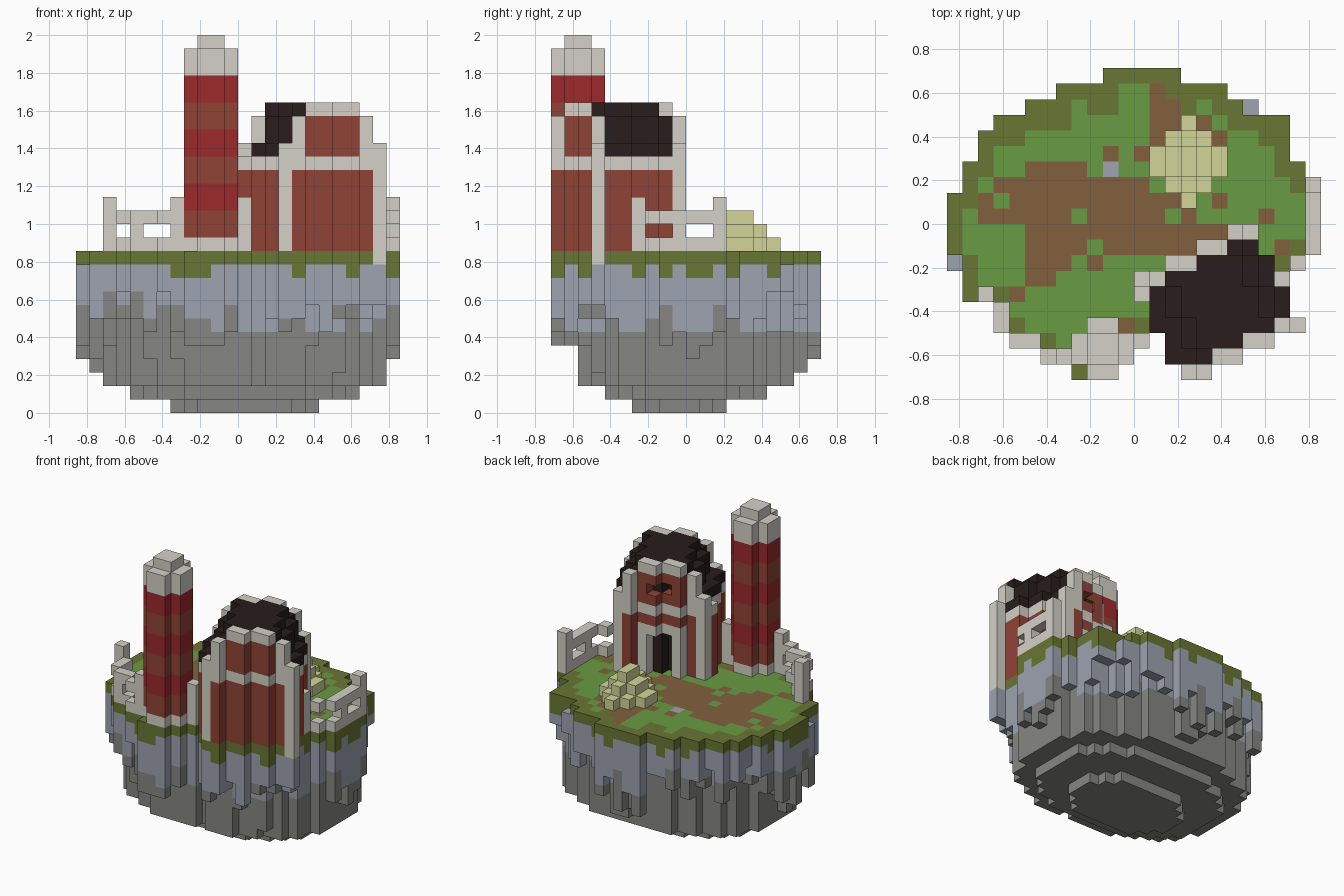
import bpy, bmesh, random
from mathutils import Vector

random.seed(4)
if "Cube" in bpy.data.objects:
    bpy.data.objects.remove(bpy.data.objects["Cube"], do_unlink=True)

UNIT = 1 / 14  # size of one block


def make_material(name, rgb):
    lin = [((c / 255 + 0.055) / 1.055) ** 2.4 for c in rgb] + [1.0]
    mat = bpy.data.materials.new(name)
    mat.diffuse_color = lin
    mat.use_nodes = True
    mat.node_tree.nodes["Principled BSDF"].inputs["Base Color"].default_value = lin
    return mat


MATS = {name: make_material(name, rgb) for name, rgb in {
    "olive_turf": (106, 118, 51), "bright_grass": (104, 156, 67),
    "brown_dirt": (130, 96, 60), "slate": (157, 163, 176),
    "dark_stone": (134, 134, 131), "pale_stone": (211, 209, 199),
    "brick": (144, 67, 54), "red_paint": (156, 41, 44),
    "black_roof": (40, 29, 28), "straw": (210, 214, 152)}.items()}

DIRS = [Vector(d) for d in ((1, 0, 0), (-1, 0, 0), (0, 1, 0),
                            (0, -1, 0), (0, 0, 1), (0, 0, -1))]


def build_blocks(name, blocks, top_rule=None):
    """Turn a {cell: colour} dict into a mesh of its outer block faces."""
    bm = bmesh.new()
    verts, used = {}, []

    def corner(p):
        key = tuple(round(c) for c in p)
        if key not in verts:
            verts[key] = bm.verts.new(Vector(key) * UNIT)
        return verts[key]

    for cell, colour in blocks.items():
        mid = Vector(cell) + Vector((0.5, 0.5, 0.5))
        for d in DIRS:
            if tuple(int(a + b) for a, b in zip(cell, d)) in blocks:
                continue
            u = Vector((d.y, d.z, d.x)) / 2
            v = d.cross(u)
            face = bm.faces.new([corner(mid + d / 2 + a * u + b * v)
                                 for a, b in ((-1, -1), (1, -1), (1, 1), (-1, 1))])
            shade = top_rule(cell, colour) if top_rule and d.z > 0 else colour
            if shade not in used:
                used.append(shade)
            face.material_index = used.index(shade)
    mesh = bpy.data.meshes.new(name)
    bm.to_mesh(mesh)
    bm.free()
    for shade in used:
        mesh.materials.append(MATS[shade])
    obj = bpy.data.objects.new(name, mesh)
    bpy.context.collection.objects.link(obj)


def fill(blocks, columns, z0, z1, colour):
    for x, y in columns:
        for z in range(z0, z1):
            blocks[x, y, z] = colour


# Island plan: spans of blocks per row, front to back
ROWS = [[(-4, -1), (3, 5)], [(-6, 0), (2, 7)], [(-8, 1), (2, 9)], [(-9, 11)],
        [(-9, 10)], [(-11, 10)], [(-11, 10)], [(-12, 11)], [(-12, 12)],
        [(-12, 12)], [(-12, 12)], [(-12, 12)], [(-11, 12)], [(-11, 11)],
        [(-10, 10)], [(-10, 10)], [(-9, 10)], [(-7, 8)], [(-5, 6)], [(-2, 3)]]
plan = {(x, y) for y, spans in enumerate(ROWS, -10)
        for a, b in spans for x in range(a, b)}
boulders = {(7, 7), (-12, -3)}  # bare lower columns on the edge


def is_rim(x, y):
    return any((x + i, y + j) not in plan for i in (-1, 0, 1) for j in (-1, 0, 1))


# Rock tapers downwards in elliptical layers (half sizes, y centre);
# the rim overhangs in short ragged columns, longer at the four extremes
LAYERS = [(5.6, 3.6, -0.5), (8.6, 6.2, 0), (10.6, 8.2, 0),
          (11.3, 9.2, 0), (12.1, 9.6, 0)]
island = {}
for x, y in sorted(plan):
    bottom = next((z for z, (a, b, c) in enumerate(LAYERS)
                   if (x / a) ** 2 + ((y + 0.5 - c) / b) ** 2 < 1.03), 5)
    if bottom > 2:
        if not is_rim(x, y):
            bottom += random.choice((0, 0, 1, 1, 2))
        elif abs(x + 0.5) > 11 or y in (-10, 9):
            bottom = random.choice((4, 5, 6, 7)) if y > -10 else random.choice((5, 6, 7))
        else:
            bottom = random.choice((6, 7, 8, 9))
    seam = random.choice((7, 8, 8, 9) if x < -2 else (6, 6, 7, 8))
    drip = random.choice((10, 10, 11, 11, 11))
    for z in range(bottom, 11 if (x, y) in boulders else 12):
        island[x, y, z] = ("dark_stone" if z < seam else "slate" if z < drip
                           or (x, y) in boulders else "olive_turf")

# Dirt path spans per row
DIRT = {-5: (-8, -7), -4: (-7, -5), -3: (-7, -4), -2: (-7, 4), -1: (-7, 6),
        0: (-9, 4), 1: (-8, 6), 2: (-7, 1), 3: (-7, -3), 4: (0, 1),
        5: (1, 6), 6: (1, 5), 7: (1, 3), 8: (1, 2)}


def ground_colour(cell, colour):
    x, y, z = cell
    if z < 11 or (x, y) in boulders or colour == "pale_stone":
        return colour
    near = any(p not in plan for p in ((x - 2, y), (x, y + 2), (x - 1, y + 2)))
    a, b = DIRT.get(y, (0, 0))
    if a <= x < b:
        return "brown_dirt" if random.random() < 0.94 else "bright_grass"
    if (x, y) == (-2, 3):
        return "slate"
    if is_rim(x, y) or (near and y > 0 and random.random() < 0.7):
        return "olive_turf"
    return "brown_dirt" if random.random() < 0.06 else "bright_grass"


# Vaulted house, turned on the grid: t runs across the gable, s front to back
GABLE = (20, 22, 23, 23, 23, 23, 22, 20)
house = {}
for x, y in sorted(plan):
    t = (2 * (x - 3) + y + 10) / (17 / 7)
    s = y + 10 - t * 3 / 7
    if not (-0.45 < t < 7.1 and -0.4 < s < 6.4):
        continue
    col = min(7, max(0, round(t)))
    front, back = s < 0.4, s > 5.6
    end_wall = front or back
    side_wall = t < 0.1 or t > 6.5
    for z in range(12, GABLE[col] if x > 0 or back else 19):
        colour = "brick"
        if end_wall:
            if (col in (0, 7) or z == 18 or z == GABLE[col] - 1
                    or (col in (1, 6) and z > 18)):
                colour = "pale_stone"
            if back and col in (3, 4) and (z < 16 or z == 20):
                continue  # doorway and gable window
            if back and 2 <= col <= 5 and z < 17:
                colour = "pale_stone"  # door frame
        elif z > 18 or not side_wall:
            colour = "black_roof"
        elif z == 18:
            colour = "pale_stone"
        house[x, y, z] = colour
    if front and col == 7:
        island[x, y, 11] = "pale_stone"  # corner footing

# Striped chimney with rounded section, stone foot and cap
chimney = {}
ring = [(x, y) for x in range(-4, 0) for y in range(-10, -6)
        if not (x in (-4, -1) and y in (-10, -7))]
fill(chimney, ring, 12, 13, "pale_stone")
for band in range(6):
    fill(chimney, ring, 13 + 2 * band, 15 + 2 * band, ("brick", "red_paint")[band % 2])
fill(chimney, ring, 25, 27, "pale_stone")
fill(chimney, [(x, y) for x in (-3, -2) for y in (-9, -8)], 27, 28, "pale_stone")


# Ruined stone fences: full posts, two rails, some filled panels
def build_fence(name, posts, rails, panels):
    blocks = {}
    fill(blocks, posts, 12, 16, "pale_stone")
    for z in (12, 14):
        fill(blocks, rails, z, z + 1, "pale_stone")
    fill(blocks, panels, 12, 15, "pale_stone")
    build_blocks(name, blocks)


build_fence("right_fence", [(-10, -5), (-5, -9)],
            [(-9, -6), (-9, -7), (-7, -8), (-6, -9)], [(-8, -8)])
build_fence("left_fence", [(9, -4), (11, 2)],
            [(10, -3), (11, -2), (11, 0), (11, 1)], [(11, -1)])
build_fence("front_post", [(0, -8)], [], [])

# Stepped straw heap
heap = {(x, y, z): "straw" for x in range(0, 7) for y in range(0, 8)
        for z in range(12, 15) if abs(x - 3) + abs(y - 3.5) < 14.6 - z}

build_blocks("floating_island", island, ground_colour)
build_blocks("vaulted_house", house)
build_blocks("striped_chimney", chimney)
build_blocks("straw_heap", heap)
